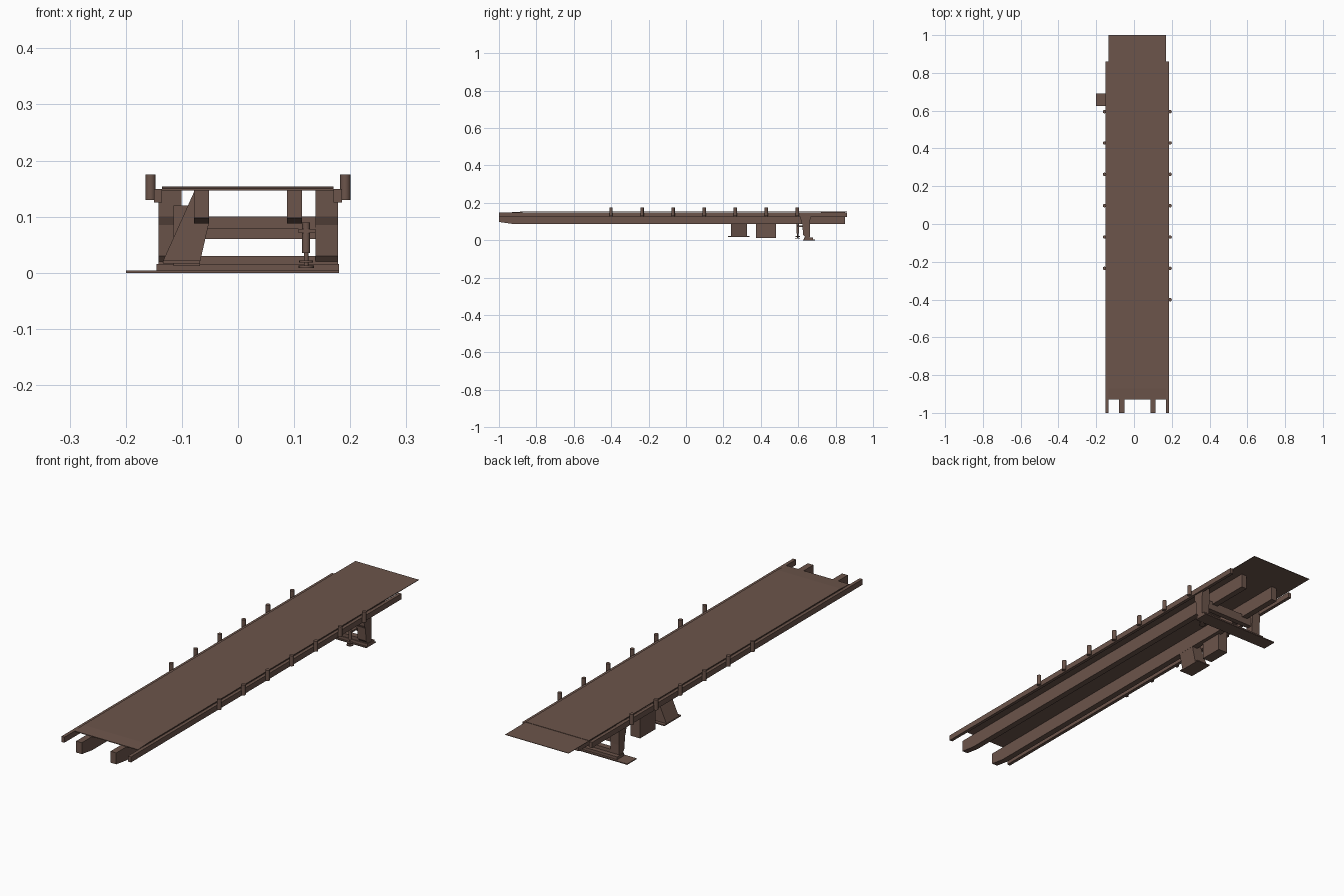
import bpy, bmesh
from mathutils import Vector

if "Cube" in bpy.data.objects:
    bpy.data.objects.remove(bpy.data.objects["Cube"])

CX = 0.0175  # centre line of the deck
brown = bpy.data.materials.new("brown_paint")
brown.diffuse_color = (0.15, 0.09, 0.07, 1)
brown.use_nodes = True
brown.node_tree.nodes["Principled BSDF"].inputs["Base Color"].default_value = brown.diffuse_color


def finish(name, bm):
    bmesh.ops.recalc_face_normals(bm, faces=bm.faces)
    me = bpy.data.meshes.new(name)
    bm.to_mesh(me)
    bm.free()
    ob = bpy.data.objects.new(name, me)
    bpy.context.collection.objects.link(ob)
    me.materials.append(brown)
    return ob


def prism(name, pts, axis, a, b):
    """Extrude a profile along x (pts are y,z) or along y (pts are x,z)."""
    bm = bmesh.new()
    place = (lambda p, t: (t, p[0], p[1])) if axis == "x" else (lambda p, t: (p[0], t, p[1]))
    face = bm.faces.new([bm.verts.new(place(p, a)) for p in pts])
    ext = bmesh.ops.extrude_face_region(bm, geom=[face])
    shift = Vector((b - a, 0, 0)) if axis == "x" else Vector((0, b - a, 0))
    bmesh.ops.translate(bm, verts=[v for v in ext["geom"] if isinstance(v, bmesh.types.BMVert)], vec=shift)
    return finish(name, bm)


def box(name, x0, x1, y0, y1, z0, z1):
    return prism(name, [(y0, z0), (y1, z0), (y1, z1), (y0, z1)], "x", x0, x1)


def rod(name, x, y, z0, z1, r, sides=16):
    bm = bmesh.new()
    bmesh.ops.create_cone(bm, cap_ends=True, segments=sides, radius1=r, radius2=r, depth=z1 - z0)
    bmesh.ops.translate(bm, verts=bm.verts, vec=(x, y, (z0 + z1) / 2))
    ob = finish(name, bm)
    for p in ob.data.polygons:
        p.use_smooth = len(p.vertices) == 4
    for e in ob.data.edges:
        v0, v1 = (ob.data.vertices[i].co.z for i in e.vertices)
        e.use_edge_sharp = abs(v0 - v1) < 1e-6


# Deck with a drooping front lip, and the thin rear flap
prism("deck", [(-0.93, 0.147), (-0.87, 0.150), (0.86, 0.150), (0.86, 0.1535),
               (-0.87, 0.1535), (-0.93, 0.150)], "x", -0.135, 0.17)
box("rear_flap", -0.135, 0.17, 0.86, 1.0, 0.150, 0.152)

# Main beams and side rails
for side, x in (("left", -0.065), ("right", 0.1005)):
    prism(side + "_main_beam", [(-1, 0.098), (-0.93, 0.088), (0.85, 0.088), (0.85, 0.150),
                                (-0.93, 0.1475), (-1, 0.1475)], "x", x - 0.0135, x + 0.0135)
for side, s in (("left", -1), ("right", 1)):
    xs = sorted((CX + s * 0.153, CX + s * 0.1675))
    box(side + "_side_rail", *xs, -1, 0.86, 0.125, 0.149)
    # Stake posts along the rail
    for i in range(6 if s < 0 else 7):
        rod(f"{side}_stake_{i + 1}", CX + s * 0.1735, 0.595 - i * 0.166, 0.13, 0.175, 0.0092)

# Rear support legs
leg = [(0.638, 0.017), (0.662, 0.017), (0.662, 0.06), (0.666, 0.147), (0.612, 0.147),
       (0.614, 0.10), (0.622, 0.085), (0.626, 0.03)]
prism("left_leg", leg, "x", -0.142, -0.101)
prism("right_leg", leg, "x", 0.138, 0.178)

# Cross bars, lower bumper and ground plate
box("upper_cross_bar", -0.101, 0.138, 0.625, 0.655, 0.078, 0.10)
box("lower_cross_bar", -0.101, 0.138, 0.632, 0.655, 0.06, 0.078)
box("bumper_beam", -0.142, 0.178, 0.635, 0.66, 0.015, 0.03)
box("bumper_base", -0.145, 0.18, 0.632, 0.68, 0.004, 0.016)
box("ground_plate", -0.20, 0.18, 0.625, 0.69, 0.0, 0.004)

# Screw jack
rod("jack_barrel", 0.1215, 0.597, 0.035, 0.09, 0.007)
rod("jack_rod", 0.1215, 0.597, 0.01, 0.04, 0.004)
rod("jack_foot", 0.1215, 0.597, 0.009, 0.013, 0.0135)
rod("jack_collar", 0.1215, 0.597, 0.018, 0.022, 0.0125)
box("jack_bracket", 0.108, 0.138, 0.590, 0.628, 0.071, 0.078)

# Storage box and wedge-shaped tank under the left side
box("storage_box", -0.115, -0.068, 0.375, 0.48, 0.012, 0.12)
prism("wedge_tank", [(-0.135, 0.018), (-0.068, 0.018), (-0.052, 0.088), (-0.065, 0.145),
                     (-0.078, 0.145)], "y", 0.24, 0.325)
box("tank_base", -0.134, -0.068, 0.225, 0.34, 0.017, 0.022)
